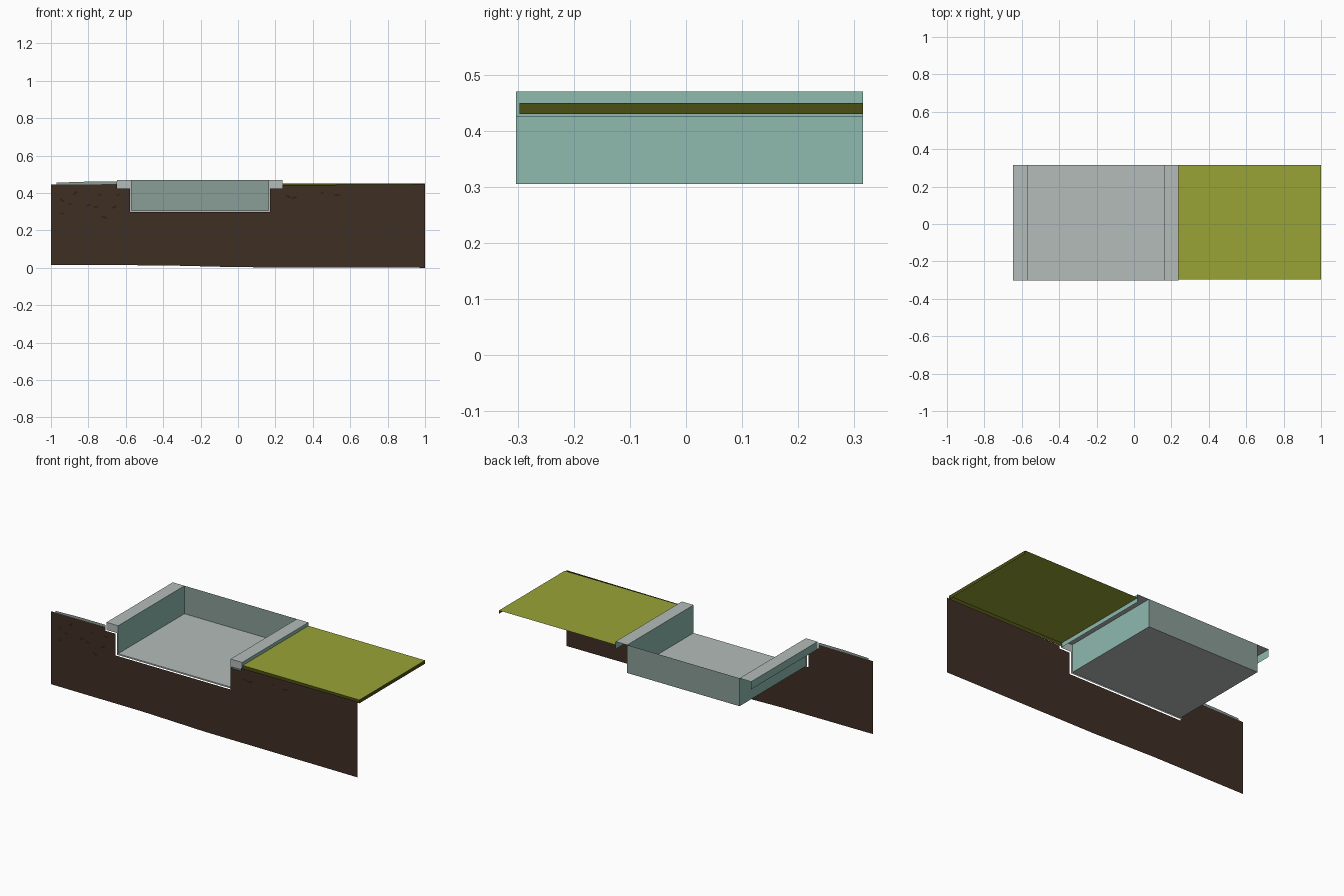
import bpy, math, random

if "Cube" in bpy.data.objects:
    bpy.data.objects.remove(bpy.data.objects["Cube"])

random.seed(4)


def srgb(r, g, b):
    def f(c):
        c /= 255
        return c / 12.92 if c <= 0.04045 else ((c + 0.055) / 1.055) ** 2.4
    return (f(r), f(g), f(b), 1)


def material(name, rgb):
    m = bpy.data.materials.new(name)
    m.diffuse_color = srgb(*rgb)
    m.use_nodes = True
    m.node_tree.nodes["Principled BSDF"].inputs["Base Color"].default_value = m.diffuse_color
    return m


CONCRETE = material("light concrete", (180, 188, 185))
WALL = material("teal concrete", (142, 186, 175))
BACK = material("grey green concrete", (138, 158, 150))
SOIL = material("soil brown", (62, 46, 36))
STONE = material("dark soil", (45, 33, 25))
GRASS = material("grass green", (153, 163, 54))
TURF = material("turf edge olive", (76, 78, 20))


def sheets(name, polys, mat):
    """Object made of flat polygons, each a list of points."""
    verts, faces = [], []
    for p in polys:
        faces.append(list(range(len(verts), len(verts) + len(p))))
        verts += p
    me = bpy.data.meshes.new(name)
    me.from_pydata(verts, [], faces)
    me.materials.append(mat)
    ob = bpy.data.objects.new(name, me)
    bpy.context.collection.objects.link(ob)
    return ob


def flat(x0, x1, y0, y1, z):
    return [(x0, y0, z), (x1, y0, z), (x1, y1, z), (x0, y1, z)]


def side(x, y0, y1, z0, z1):
    return [(x, y0, z0), (x, y1, z0), (x, y1, z1), (x, y0, z1)]


def front(y, x0, x1, z0, z1):
    return [(x0, y, z0), (x1, y, z0), (x1, y, z1), (x0, y, z1)]


# channel limits
YF, YB = -0.303, 0.315
XL, XR, LIP = -0.57, 0.163, 0.076
ZF, ZL, ZT = 0.305, 0.425, 0.47
YS = -0.3145  # section plane

# channel floor and kerb tops
sheets("channel_floor", [flat(XL, XR, YF, YB, ZF)], CONCRETE)
sheets("kerb_tops", [flat(XL - LIP, XL, YF, YB, ZT), flat(XR, XR + LIP, YF, YB, ZT)], CONCRETE)

# side walls, hanging lips and back wall
sheets("channel_side_walls", [side(x, YF, YB, ZF, ZT) for x in (XL, XR)], WALL)
sheets("kerb_lips", [side(x, YF, YB, ZL, ZT) for x in (XL - LIP, XR + LIP)], WALL)
sheets("channel_back_wall", [front(YB, XL, XR, ZF, ZT)], BACK)

# cut face of the channel, a thin U with kerb ends
t = 0.008
sheets("channel_cut_face", [
    front(YF, XL - LIP, XL, ZL, ZT), front(YF, XR, XR + LIP, ZL, ZT),
    front(YF, XL - t, XL, ZF - t, ZL), front(YF, XR, XR + t, ZF - t, ZL),
    front(YF, XL, XR, ZF - t, ZF)], CONCRETE)

# soil section with the channel notched out
outline = [(-1, 0.015), (-0.4, 0.013), (0, 0.003), (1, 0), (1, 0.447),
           (XR + LIP, 0.442), (XR + LIP, ZL), (XR + t, ZL), (XR + t, ZF - t),
           (XL - t, ZF - t), (XL - t, ZL), (XL - LIP, ZL), (XL - LIP, 0.447), (-1, 0.445)]
sheets("soil_section", [[(x, YS, z) for x, z in outline]], SOIL)

# small stone marks in the soil
marks = [(-.94, .29), (-.90, .34), (-.94, .36), (-.87, .40), (-.80, .335), (-.76, .325),
         (-.74, .39), (-.715, .27), (-.66, .325), (-.64, .39), (.27, .38), (.30, .375),
         (.45, .40), (.53, .39)]
stones = []
for cx, cz in marks:
    a, r = random.uniform(-0.7, 0.7), random.uniform(0.012, 0.018)
    pts = []
    for i in range(8):
        u, v = r * math.cos(i * math.pi / 4), 0.35 * r * math.sin(i * math.pi / 4)
        pts.append((cx + u * math.cos(a) - v * math.sin(a), YS - 0.0005,
                    cz + u * math.sin(a) + v * math.cos(a)))
    stones.append(pts)
sheets("soil_stones", stones, STONE)

# path edge on the left of the section
sheets("path_edge", [[(-0.97, YS, 0.445), (XL - LIP, YS, 0.447),
                      (XL - LIP, YS, 0.46), (-0.82, YS, 0.46), (-0.97, YS, 0.455)]], BACK)

# lawn and its cut edges
sheets("lawn", [flat(XR + LIP, 1, -0.297, YB, 0.45)], GRASS)
sheets("turf_edges", [side(1, -0.297, YB, 0.43, 0.45),
                      front(-0.297, XR + LIP, 1, 0.43, 0.45)], TURF)
